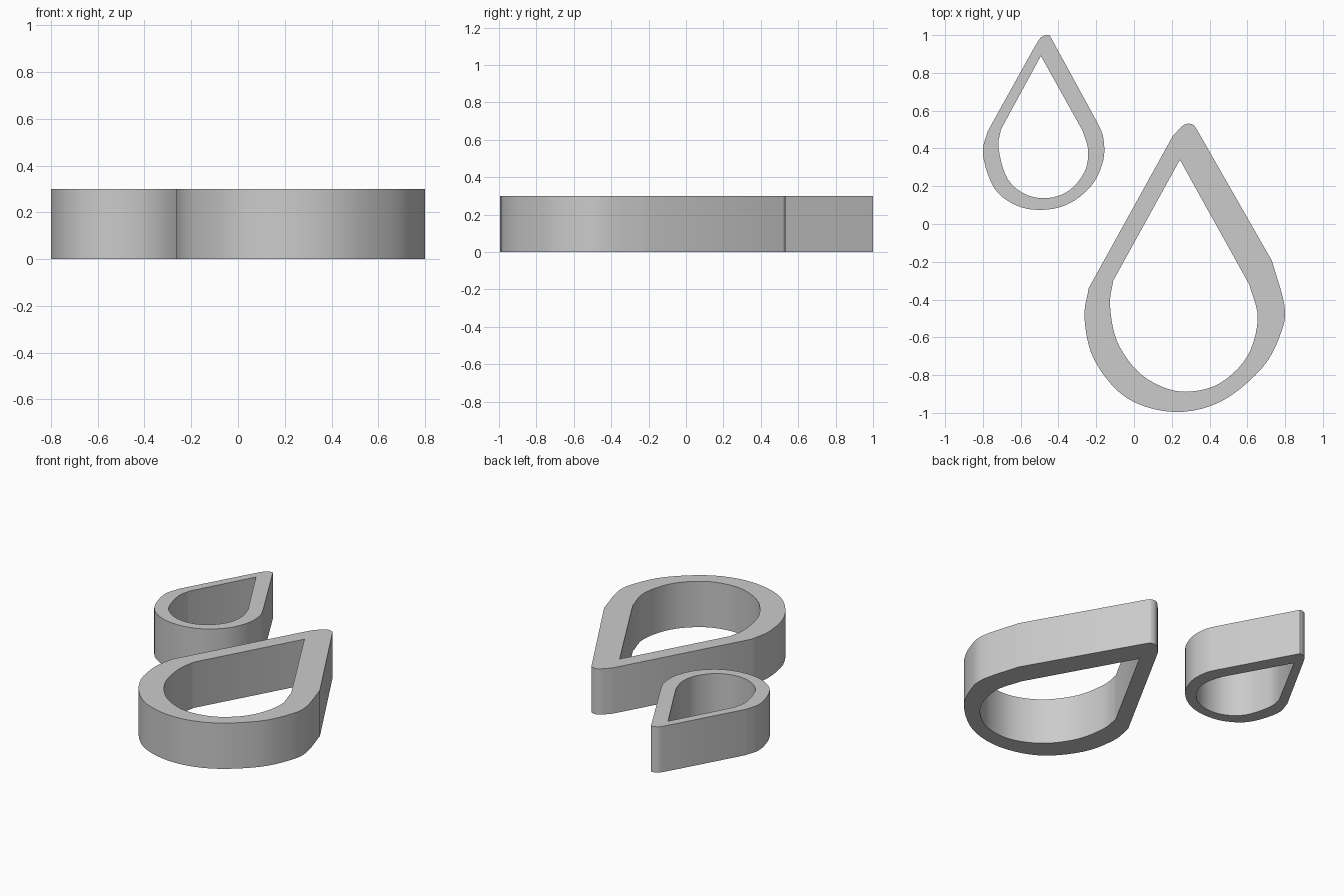
import bpy
import bmesh
from mathutils import Vector

HEIGHT = 0.3
STEPS = 5

default = bpy.data.objects.get("Cube")
if default:
    bpy.data.objects.remove(default, do_unlink=True)

gray = bpy.data.materials.new("plain gray")
gray.use_nodes = True
color = (0.6, 0.6, 0.6, 1)
gray.diffuse_color = color
gray.node_tree.nodes["Principled BSDF"].inputs["Base Color"].default_value = color


def smooth_path(knots):
    """Open smooth path passing through every knot."""
    points = [Vector(k) for k in knots]
    if len(points) < 3:
        return points
    padded = [2 * points[0] - points[1], *points, 2 * points[-1] - points[-2]]
    path = []
    for a, b, c, d in zip(padded, padded[1:], padded[2:], padded[3:]):
        for step in range(STEPS):
            t = step / STEPS
            path.append(b + (c - a) * t / 2
                        + (2 * a - 5 * b + 4 * c - d) * t ** 2 / 2
                        + (3 * b - a - 3 * c + d) * t ** 3 / 2)
    return path + [points[-1]]


def add_ring(name, outer_bowl, outer_tip, inner_bowl, inner_tip):
    """Upright teardrop band: round bowls joined to the tips by straight walls."""
    outlines = [smooth_path(outer_bowl) + smooth_path(outer_tip),
                smooth_path(inner_bowl) + smooth_path(inner_tip)]
    bm = bmesh.new()
    edges = []
    for outline in outlines:
        verts = [bm.verts.new((p.x, p.y, 0)) for p in outline]
        for a, b in zip(verts, verts[1:] + verts[:1]):
            edges.append(bm.edges.new((a, b)))
    # Fill between the two outlines, then raise the flat band
    bmesh.ops.triangle_fill(bm, edges=edges, use_beauty=True)
    raised = bmesh.ops.extrude_face_region(bm, geom=bm.faces[:], use_keep_orig=True)
    top = [g for g in raised["geom"] if isinstance(g, bmesh.types.BMVert)]
    bmesh.ops.translate(bm, verts=top, vec=(0, 0, HEIGHT))
    bmesh.ops.recalc_face_normals(bm, faces=bm.faces[:])
    mesh = bpy.data.meshes.new(name)
    bm.to_mesh(mesh)
    bm.free()
    mesh.materials.append(gray)
    ring = bpy.data.objects.new(name, mesh)
    bpy.context.collection.objects.link(ring)
    bpy.ops.object.select_all(action='DESELECT')
    ring.select_set(True)
    bpy.context.view_layer.objects.active = ring
    bpy.ops.object.shade_smooth_by_angle(angle=0.6)
    return ring


# Large teardrop at the front
add_ring(
    "large_teardrop_ring",
    outer_bowl=[(-.24, -.34), (-.262, -.5), (-.21, -.72), (-.04, -.92), (.21, -.995),
                (.46, -.94), (.68, -.76), (.78, -.57), (.796, -.43), (.73, -.195)],
    outer_tip=[(.33, .505), (.31, .527), (.265, .525), (.205, .465)],
    inner_bowl=[(-.11, -.3), (-.127, -.43), (-.09, -.62), (.02, -.78), (.16, -.866),
                (.3, -.887), (.46, -.84), (.6, -.7), (.655, -.5), (.61, -.32)],
    inner_tip=[(.243, .34)])

# Small teardrop at the back
add_ring(
    "small_teardrop_ring",
    outer_bowl=[(-.775, .49), (-.8, .37), (-.74, .19), (-.62, .097), (-.48, .075),
                (-.34, .11), (-.22, .21), (-.162, .34), (-.163, .46), (-.193, .535)],
    outer_tip=[(-.447, 1), (-.465, 1), (-.495, .985), (-.525, .94)],
    inner_bowl=[(-.705, .5), (-.717, .4), (-.67, .24), (-.57, .155), (-.45, .138),
                (-.34, .18), (-.26, .28), (-.243, .39), (-.27, .49)],
    inner_tip=[(-.493, .89)])
